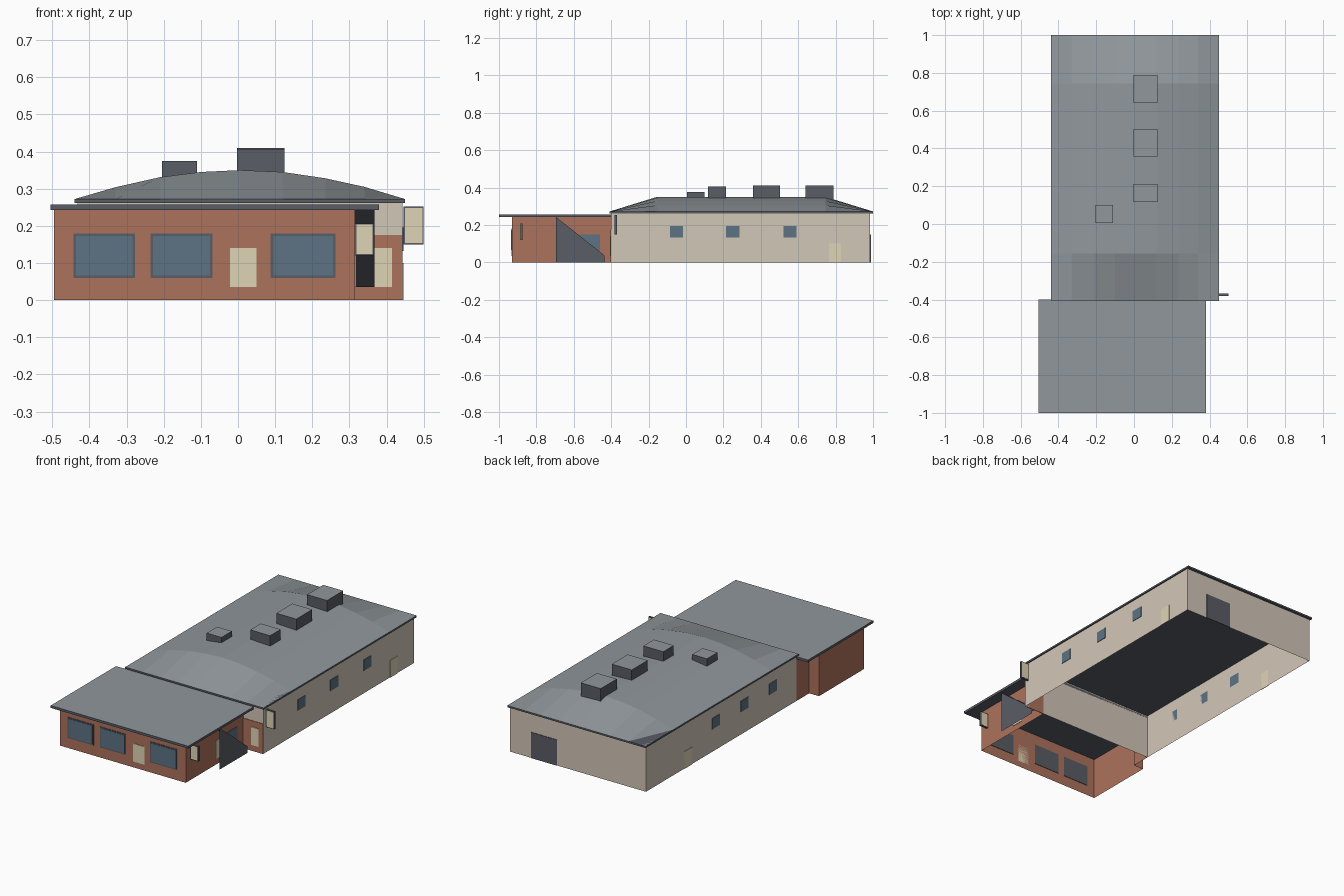
import bpy

if "Cube" in bpy.data.objects:
    bpy.data.objects.remove(bpy.data.objects["Cube"])


def material(name, r, g, b):
    m = bpy.data.materials.new(name)
    m.diffuse_color = (r, g, b, 1)
    m.use_nodes = True
    m.node_tree.nodes["Principled BSDF"].inputs["Base Color"].default_value = m.diffuse_color
    return m


BRICK = material("brick", 0.42, 0.17, 0.11)
RENDER = material("render_wall", 0.65, 0.57, 0.48)
ROOF = material("roof_grey", 0.28, 0.31, 0.33)
DARK = material("dark_grey", 0.10, 0.11, 0.13)
GLASS = material("glass_blue", 0.11, 0.17, 0.23)
CREAM = material("cream", 0.74, 0.66, 0.46)


def mesh(name, verts, faces, mat, top=None):
    """Mesh object; upward faces may get a second material."""
    me = bpy.data.meshes.new(name)
    me.from_pydata(verts, [], faces)
    me.materials.append(mat)
    if top:
        me.materials.append(top)
        for p in me.polygons:
            p.material_index = 1 if p.normal.z > 0.3 else 0
    ob = bpy.data.objects.new(name, me)
    bpy.context.collection.objects.link(ob)
    return ob


def box(name, x, y, z, mat, top=None):
    v = [(a, b, c) for c in z for b in y for a in x]
    f = [(0, 2, 3, 1), (4, 5, 7, 6), (0, 1, 5, 4),
         (1, 3, 7, 5), (3, 2, 6, 7), (2, 0, 4, 6)]
    return mesh(name, v, f, mat, top)


def walls(name, outline, h, mat, closed=True):
    """Open-bottomed wall ring following a counter-clockwise plan."""
    n = len(outline)
    v = [(x, y, z) for z in (0, h) for x, y in outline]
    f = [(i, (i + 1) % n, n + (i + 1) % n, n + i) for i in range(n if closed else n - 1)]
    return mesh(name, v, f, mat)


T = 0.003  # thickness of applied panels


def panel_y(name, x, y, z, mat, t=T):
    return box(name, x, sorted((y, y + t)), z, mat)


def panel_x(name, x, y, z, mat, t=T):
    return box(name, sorted((x, x + t)), y, z, mat)


# Wall shells
L, R, F, B = -0.432, 0.443, -0.40, 0.985
walls("hall_walls", [(L, F), (R, F), (R, B), (L, B)], 0.265, RENDER)
AR, AF = 0.315, -0.93
walls("annex_walls", [(L, F), (L, -0.515), (-0.495, -0.515), (-0.495, AF),
                      (AR, AF), (AR, F)], 0.246, BRICK, closed=False)
panel_y("hall_brick_facing", (AR, R), F, (0, 0.175), BRICK, -T)

# Arched hall roof, flattening to the eaves at both ends
profile = [(-0.44, 0.272), (-0.33, 0.304), (-0.21, 0.331), (-0.10, 0.345), (0.005, 0.35),
           (0.12, 0.345), (0.235, 0.328), (0.34, 0.305), (0.45, 0.272)]
stations = [(-0.408, 0), (-0.155, 1), (0.745, 1), (1.0, 0)]
n = len(profile)
verts = [(x, y, 0.272 + (z - 0.272) * k) for y, k in stations for x, z in profile]
faces = [(j * n + i, j * n + i + 1, (j + 1) * n + i + 1, (j + 1) * n + i)
         for j in range(3) for i in range(n - 1)]
mesh("hall_roof", verts, faces, ROOF)
box("hall_roof_eaves", (-0.44, 0.45), (-0.408, 1.0), (0.262, 0.272), DARK)
box("annex_roof", (-0.505, 0.38), (-1.0, F), (0.243, 0.257), DARK, ROOF)

# Rooftop units
units = [((-0.003, 0.125), (0.64, 0.788), 0.41), ((-0.003, 0.125), (0.357, 0.503), 0.41),
         ((-0.003, 0.125), (0.117, 0.213), 0.405), ((-0.205, -0.11), (0.005, 0.10), 0.375)]
for i, (x, y, top) in enumerate(units):
    box(f"roof_unit_{i + 1}", x, y, (0.315, top), DARK, ROOF)

# Annex front windows with frames, and its door
for i, (a, b) in enumerate([(-0.443, -0.277), (-0.236, -0.068), (0.088, 0.263)]):
    panel_y(f"front_window_frame_{i + 1}", (a, b), AF, (0.06, 0.18), DARK)
    panel_y(f"front_window_frame_face_{i + 1}", (a, b), AF, (0.06, 0.18), DARK, -T)
    panel_y(f"front_window_{i + 1}", (a + 0.007, b - 0.007), AF, (0.067, 0.173), GLASS, -T * 1.5)
panel_y("front_door", (-0.022, 0.05), AF, (0.035, 0.14), CREAM, -T)

# Annex side window and door, hall front door
panel_x("annex_side_window", AR, (-0.57, -0.46), (0.06, 0.148), GLASS)
panel_x("annex_side_door", AR, (-0.655, -0.585), (0.035, 0.14), CREAM)
panel_y("hall_front_door", (0.368, 0.415), F, (0.035, 0.14), CREAM, -2 * T)

# Hall side windows and doors
sides = [("right", R, T, (-0.05, 0.25, 0.555), 0.797), ("left", L, -T, (-0.18, 0.08, 0.343), 0.60)]
for side, x, t, centres, door in sides:
    for i, c in enumerate(centres):
        panel_x(f"hall_{side}_window_{i + 1}", x, (c - 0.035, c + 0.035), (0.132, 0.195), GLASS, t)
    panel_x(f"hall_{side}_door", x, (door - 0.033, door + 0.033), (0, 0.10), CREAM, t)
panel_y("back_door", (0.14, 0.306), B, (0, 0.15), DARK)

# Stair enclosure beside the annex: side wall and sloping top
X = 0.367
mesh("stair_side", [(X, -0.695, 0), (X, -0.435, 0), (X, -0.435, 0.036), (X, -0.695, 0.243)],
     [(0, 1, 2, 3)], DARK)
mesh("stair_slope", [(AR, -0.695, 0.243), (X, -0.695, 0.243), (X, -0.435, 0.036),
                     (AR, -0.435, 0.036)], [(0, 1, 2, 3)], DARK)

# Projecting signs: dark frame with a cream face on both sides
for name, x, y, z in [("annex_sign", (AR, 0.366), -0.88, (0.12, 0.207)),
                      ("hall_sign", (0.446, 0.50), -0.375, (0.15, 0.252))]:
    box(name + "_frame", x, (y - 0.006, y + 0.006), z, DARK)
    box(name + "_face", (x[0] + 0.004, x[1] - 0.004), (y - 0.007, y + 0.007),
        (z[0] + 0.004, z[1] - 0.004), CREAM)
